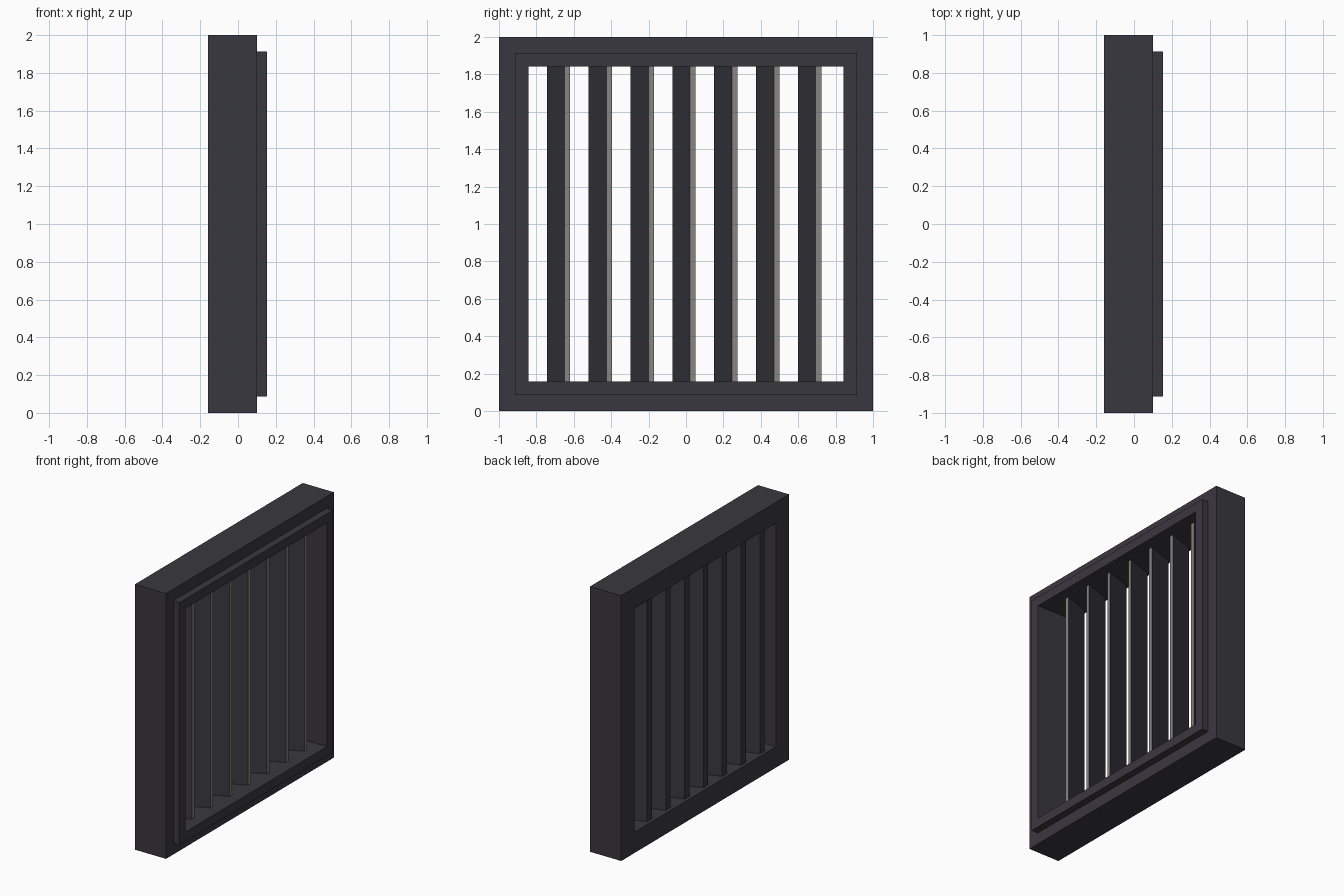
import bpy, bmesh

if "Cube" in bpy.data.objects:
    bpy.data.objects.remove(bpy.data.objects["Cube"])


def material(name, rgb):
    m = bpy.data.materials.new(name)
    m.diffuse_color = (*rgb, 1)
    m.use_nodes = True
    m.node_tree.nodes["Principled BSDF"].inputs["Base Color"].default_value = m.diffuse_color
    return m


dark = material("dark charcoal", (0.042, 0.039, 0.050))
grey = material("warm grey", (0.25, 0.24, 0.225))


def finish(name, bm, mats):
    bmesh.ops.recalc_face_normals(bm, faces=bm.faces)
    me = bpy.data.meshes.new(name)
    bm.to_mesh(me)
    bm.free()
    for m in mats:
        me.materials.append(m)
    ob = bpy.data.objects.new(name, me)
    bpy.context.collection.objects.link(ob)
    return ob


# Frame: one stepped profile of (x, half size) swept round the square
profile = [(-0.16, 0.843), (-0.16, 1.0), (0.10, 1.0),
           (0.10, 0.913), (0.153, 0.913), (0.153, 0.843)]
corners = [(-1, -1), (1, -1), (1, 1), (-1, 1)]
bm = bmesh.new()
rings = [[bm.verts.new((x, sy * h, 1 + sz * h)) for x, h in profile]
         for sy, sz in corners]
n = len(profile)
for i in range(4):
    a, b = rings[i], rings[(i + 1) % 4]
    for j in range(n):
        k = (j + 1) % n
        bm.faces.new((a[j], a[k], b[k], b[j]))
finish("frame", bm, [dark])

# Louvre slats: tapered slanted section, with a grey front edge
BACK, FRONT = -0.134, 0.07
section = [(BACK, -0.073), (FRONT, 0.022), (FRONT, 0.052), (BACK, -0.016)]
for i in range(7):
    cy = (i - 3) * 0.2238
    bm = bmesh.new()
    base = bm.faces.new([bm.verts.new((x, cy + y, 0.157)) for x, y in section])
    top = bmesh.ops.extrude_face_region(bm, geom=[base])["geom"]
    bmesh.ops.translate(bm, vec=(0, 0, 1.686),
                        verts=[g for g in top if isinstance(g, bmesh.types.BMVert)])
    for f in bm.faces:
        if all(v.co.x > FRONT - 0.001 for v in f.verts):
            f.material_index = 1
    finish(f"slat_{i + 1}", bm, [dark, grey])
